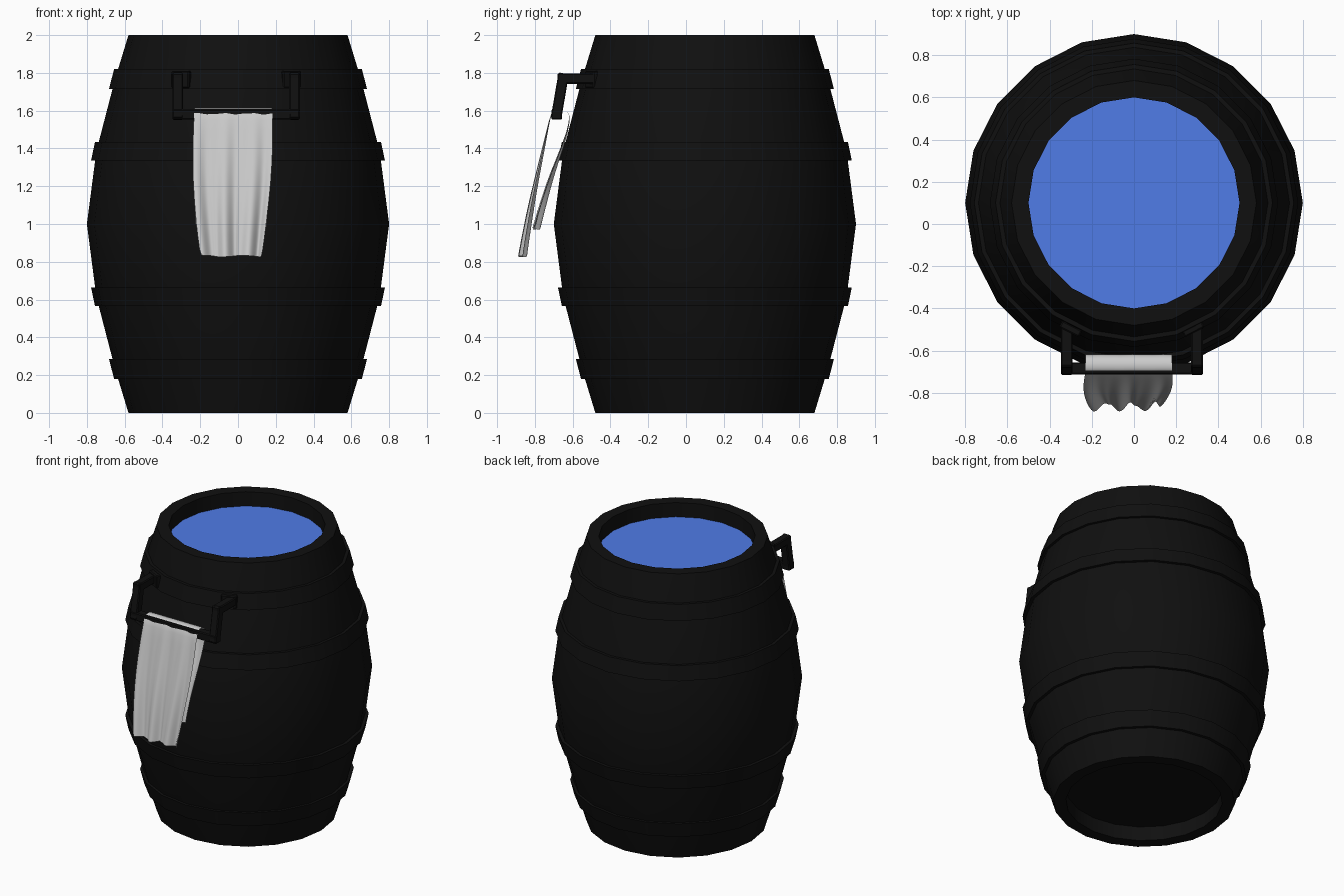
import bpy, math
from mathutils import Vector

if "Cube" in bpy.data.objects:
    bpy.data.objects.remove(bpy.data.objects["Cube"])

CY = 0.1      # barrel axis offset in y
SIDES = 20


def material(name, rgb):
    m = bpy.data.materials.new(name)
    m.diffuse_color = (*rgb, 1)
    m.use_nodes = True
    m.node_tree.nodes["Principled BSDF"].inputs["Base Color"].default_value = m.diffuse_color
    return m


BLACK = material("black_paint", (0.005, 0.005, 0.005))
BLUE = material("water_blue", (0.08, 0.2, 0.8))


def make(name, verts, faces, mat=None, smooth=30):
    me = bpy.data.meshes.new(name)
    me.from_pydata(verts, [], faces)
    ob = bpy.data.objects.new(name, me)
    bpy.context.collection.objects.link(ob)
    if mat:
        me.materials.append(mat)
    if smooth:
        bpy.ops.object.select_all(action='DESELECT')
        ob.select_set(True)
        bpy.context.view_layer.objects.active = ob
        bpy.ops.object.shade_smooth_by_angle(angle=math.radians(smooth))
    return ob


def lathe(name, profile, mat, closed=False, cap_start=False):
    """Spin (radius, z) points, listed bottom to top on the outside."""
    verts = [(r * math.cos(a), CY + r * math.sin(a), z) for r, z in profile
             for a in (2 * math.pi * i / SIDES for i in range(SIDES))]
    n = len(profile)
    faces = []
    for j in range(n if closed else n - 1):
        k = (j + 1) % n
        for i in range(SIDES):
            i2 = (i + 1) % SIDES
            faces.append((j * SIDES + i, j * SIDES + i2, k * SIDES + i2, k * SIDES + i))
    if cap_start:
        faces.append(tuple(reversed(range(SIDES))))
    return make(name, verts, faces, mat)


def beam(name, a, b, size, extend=0.0):
    """Box running from a to b, with size = (width, depth)."""
    a, b = Vector(a), Vector(b)
    d = (b - a).normalized()
    a, b = a - d * extend, b + d * extend
    side = d.cross(Vector((0, 0, 1)))
    side = side.normalized() if side.length > 0.5 else Vector((1, 0, 0))
    up = side.cross(d).normalized()
    verts = [p + side * sx * size[0] / 2 + up * sy * size[1] / 2
             for p in (a, b) for sx, sy in ((-1, -1), (1, -1), (1, 1), (-1, 1))]
    faces = [(3, 2, 1, 0), (4, 5, 6, 7)] + [
        (i, (i + 1) % 4, (i + 1) % 4 + 4, i + 4) for i in range(4)]
    ob = make(name, verts, faces, BLACK, smooth=0)
    bev = ob.modifiers.new("bevel", 'BEVEL')
    bev.width = 0.006
    return ob


# Barrel body with recessed bottom and open rim
lathe("barrel_body", [(0.5, 0.1), (0.5, 0), (0.58, 0), (0.65, 0.23), (0.75, 0.615),
                      (0.8, 1), (0.75, 1.385), (0.65, 1.77), (0.58, 2), (0.5, 2),
                      (0.5, 1.9)], BLACK, cap_start=True)

# Water surface
make("water", [(0.5 * math.cos(2 * math.pi * i / SIDES),
                CY + 0.5 * math.sin(2 * math.pi * i / SIDES), 1.9) for i in range(SIDES)],
     [tuple(range(SIDES))], BLUE, smooth=0)

# Hoops, mirrored about the middle
for label, band in (("outer", [(0.64, 1.715), (0.683, 1.715), (0.656, 1.82), (0.62, 1.82)]),
                    ("inner", [(0.735, 1.335), (0.778, 1.335), (0.757, 1.435), (0.72, 1.435)])):
    lathe("upper_" + label + "_hoop", band, BLACK, closed=True)
    lathe("lower_" + label + "_hoop", [(r, 2 - z) for r, z in reversed(band)], BLACK, closed=True)

# Towel rail: mounting plates, arms, drops and cross bar
T = 0.056
MX = -0.01
for s, side in ((-1, "left"), (1, "right")):
    x = MX + s * 0.309
    beam(side + "_rail_arm", (x, -0.47, 1.77), (x, -0.652, 1.77), (T, T), T / 2)
    beam(side + "_rail_drop", (x, -0.652, 1.77), (x, -0.684, 1.583), (T, T), T / 2)
    c = Vector((MX + s * 0.29, -0.497, 1.765))
    t = Vector((math.cos(0.47), s * math.sin(0.47), 0)) * 0.052
    beam(side + "_rail_plate", c - t, c + t, (0.035, 0.09))
beam("rail_bar", (MX - 0.309, -0.684, 1.58), (MX + 0.309, -0.684, 1.58), (T, T), T / 2)

# Towel: (y, z, half width, centre x, fold depth) from back hem over the bar to front hem
path = [(-0.795, 0.975, 0.19, -0.03, 0.026), (-0.752, 1.13, 0.192, -0.03, 0.022),
        (-0.705, 1.28, 0.198, -0.025, 0.014), (-0.645, 1.43, 0.203, -0.025, 0.007),
        (-0.612, 1.55, 0.205, -0.025, 0.002), (-0.622, 1.60, 0.205, -0.025, 0),
        (-0.662, 1.617, 0.205, -0.025, 0), (-0.703, 1.612, 0.205, -0.025, 0),
        (-0.719, 1.57, 0.208, -0.025, 0.002), (-0.75, 1.42, 0.212, -0.025, 0.008),
        (-0.79, 1.24, 0.208, -0.028, 0.014), (-0.83, 1.04, 0.19, -0.03, 0.022),
        (-0.864, 0.83, 0.165, -0.03, 0.028)]
COLS = 28
verts, faces = [], []
for j, (y, z, hw, cx, amp) in enumerate(path):
    for i in range(COLS + 1):
        u = 2 * i / COLS - 1
        fold = 0.65 * math.sin(9 * u + 0.6) + 0.35 * math.sin(17 * u + j * 0.15)
        verts.append((cx + hw * u + amp * 0.3 * math.cos(9 * u), y + amp * fold,
                      z + amp * 0.15 * math.sin(5 * u)))
W = COLS + 1
for j in range(len(path) - 1):
    for i in range(COLS):
        a = j * W + i
        faces.append((a, a + W, a + W + 1, a + 1))
towel = make("towel", verts, faces, None, smooth=180)
# Outward side faces away from the bar
towel.data.flip_normals()
sub = towel.modifiers.new("subdivision", 'SUBSURF')
sub.levels = sub.render_levels = 1
